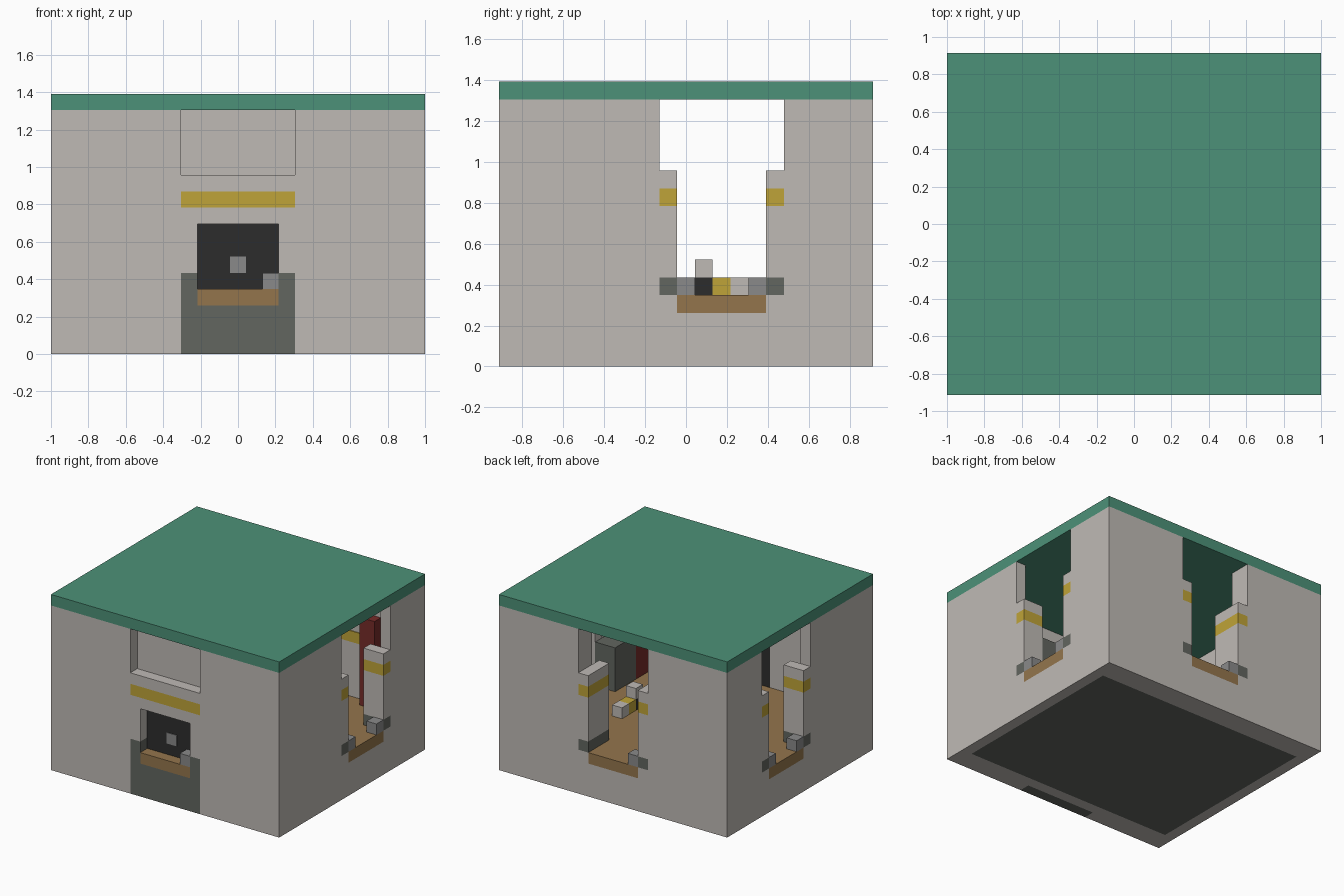
import bpy
import bmesh
from mathutils import Vector

cube = bpy.data.objects.get("Cube")
if cube:
    bpy.data.objects.remove(cube)

U = 2 / 23  # edge of one building block


def material(name, *srgb):
    lin = [c / 12.92 if c < 0.04 else ((c + 0.055) / 1.055) ** 2.4 for c in srgb]
    m = bpy.data.materials.new(name)
    m.use_nodes = True
    m.diffuse_color = (*lin, 1)
    m.node_tree.nodes["Principled BSDF"].inputs["Base Color"].default_value = (*lin, 1)
    return m


stone = material("pale stone", 0.75, 0.73, 0.71)
green = material("roof green", 0.30, 0.57, 0.47)
slate = material("dark slate", 0.385, 0.4, 0.375)
wood = material("brown wood", 0.58, 0.46, 0.3)
gold = material("ochre yellow", 0.75, 0.64, 0.22)
black = material("soot black", 0.175, 0.175, 0.175)
grey = material("mid grey", 0.54, 0.54, 0.54)
red = material("dark red", 0.46, 0.17, 0.16)


def part(name, mat, *boxes, mirror=False):
    """One object from boxes given as (x range, y range, z range) in blocks."""
    bm = bmesh.new()
    for xr, yr, zr in boxes:
        spans = [xr, (-xr[1], -xr[0])] if mirror else [xr]
        for span in spans:
            lo, hi = (Vector(p) * U for p in zip(span, yr, zr))
            made = bmesh.ops.create_cube(bm, size=1)
            for v in made["verts"]:
                v.co = (lo + hi) / 2 + Vector(a * b for a, b in zip(v.co, hi - lo))
    mesh = bpy.data.meshes.new(name)
    bm.to_mesh(mesh)
    bm.free()
    mesh.materials.append(mat)
    obj = bpy.data.objects.new(name, mesh)
    bpy.context.collection.objects.link(obj)


# Block ranges that repeat
WIDE, NARROW = (-3.5, 3.5), (-2.5, 2.5)
SIDE, JAMB = (3.5, 11.5), (2.5, 3.5)
OUT, INNER, BACK = (-10.5, -9.5), (-9.5, -8.5), (8.5, 10.5)
SILL, CAP, SHAFT, BAND, TOP = (3, 4), (4, 5), (5, 9), (9, 10), (10, 11)
FULL, FOOT = (0, 15), (0, 3)

# Roof, floor and foundation
part("roof", green, ((-11.5, 11.5), (-10.5, 10.5), (15, 16)))
part("floor", wood, ((-10.5, 10.5), (-8.5, 8.5), SILL))
part("foundation", slate, ((-10.5, 10.5), (-8.5, 8.5), FOOT))

# Front wall: outer skin with a shallow niche above, inner skin behind it
part("front_wall_sides", stone, (SIDE, OUT, FULL), (JAMB, OUT, SHAFT), mirror=True)
part("front_wall_lintel", stone, (NARROW, OUT, (8, 9)), (WIDE, OUT, TOP))
part("front_band", gold, (WIDE, OUT, BAND))
part("front_base", slate, (WIDE, OUT, FOOT))
part("front_base_ends", slate, (JAMB, OUT, (3, 5)), mirror=True)
part("front_sill", wood, (NARROW, OUT, SILL))
part("front_corner_block", grey, ((1.5, 2.5), OUT, CAP))
part("front_inner_sides", stone, ((2.5, 11.5), INNER, FULL), mirror=True)
part("front_inner_middle", stone, (NARROW, INNER, (0, 4)), (NARROW, INNER, (8, 15)))
part("front_panel", black, (NARROW, INNER, (4, 8)))
part("front_panel_plate", grey, ((-0.5, 0.5), (-9.55, -9.5), (5, 6)))

# Side walls, each with a tall stepped opening
EDGE, DEEP = (10.5, 11.5), (9.5, 11.5)
part("side_walls", stone,
     (EDGE, (-8.5, -1.5), FULL), (EDGE, (5.5, 8.5), FULL), (EDGE, (-1.5, 5.5), FOOT),
     mirror=True)
part("side_sills", wood, (EDGE, (-0.5, 4.5), SILL), mirror=True)
for label, jamb, block in (("front", (-1.5, -0.5), (-0.5, 0.5)),
                           ("back", (4.5, 5.5), (3.5, 4.5))):
    part("side_pillar_" + label, stone, (EDGE, jamb, SILL), (DEEP, jamb, SHAFT),
         (DEEP, jamb, TOP), mirror=True)
    part("side_pillar_band_" + label, gold, (DEEP, jamb, BAND), mirror=True)
    part("side_pillar_foot_" + label, slate, (DEEP, jamb, CAP), mirror=True)
    part("side_corner_block_" + label, grey, (EDGE, block, CAP), mirror=True)

# Back wall with the same opening
THICK = (7.5, 10.5)
part("back_wall", stone, (SIDE, BACK, FULL), (JAMB, BACK, SILL),
     (JAMB, THICK, SHAFT), (JAMB, THICK, TOP), mirror=True)
part("back_wall_foot", stone, (WIDE, BACK, FOOT))
part("back_sill", wood, (NARROW, BACK, SILL))
part("back_pillar_bands", gold, (JAMB, THICK, BAND), mirror=True)
part("back_pillar_feet", slate, (JAMB, THICK, CAP), mirror=True)
part("back_corner_block", grey, ((-2.5, -1.5), (9.5, 10.5), CAP))
part("inner_back_band", gold, ((3.5, 7), (8.42, 8.5), BAND), mirror=True)

# Furniture
part("cabinet", slate, ((7.5, 9.5), (-3.5, -0.5), (4, 8)))
part("cabinet_end", red, ((7.5, 9.5), (-5.5, -3.5), (4, 8)))
part("bookcase", red, ((7, 8.5), (7.5, 8.42), (4, 12)))
part("stool", stone, ((4, 5), (2.5, 3.5), CAP))
part("chest", gold, ((4, 5), (1.5, 2.5), CAP))
part("stove", black, ((4, 5), (0.5, 1.5), CAP))
part("stove_top", stone, ((4, 5), (0.5, 1.5), (5, 6)))
